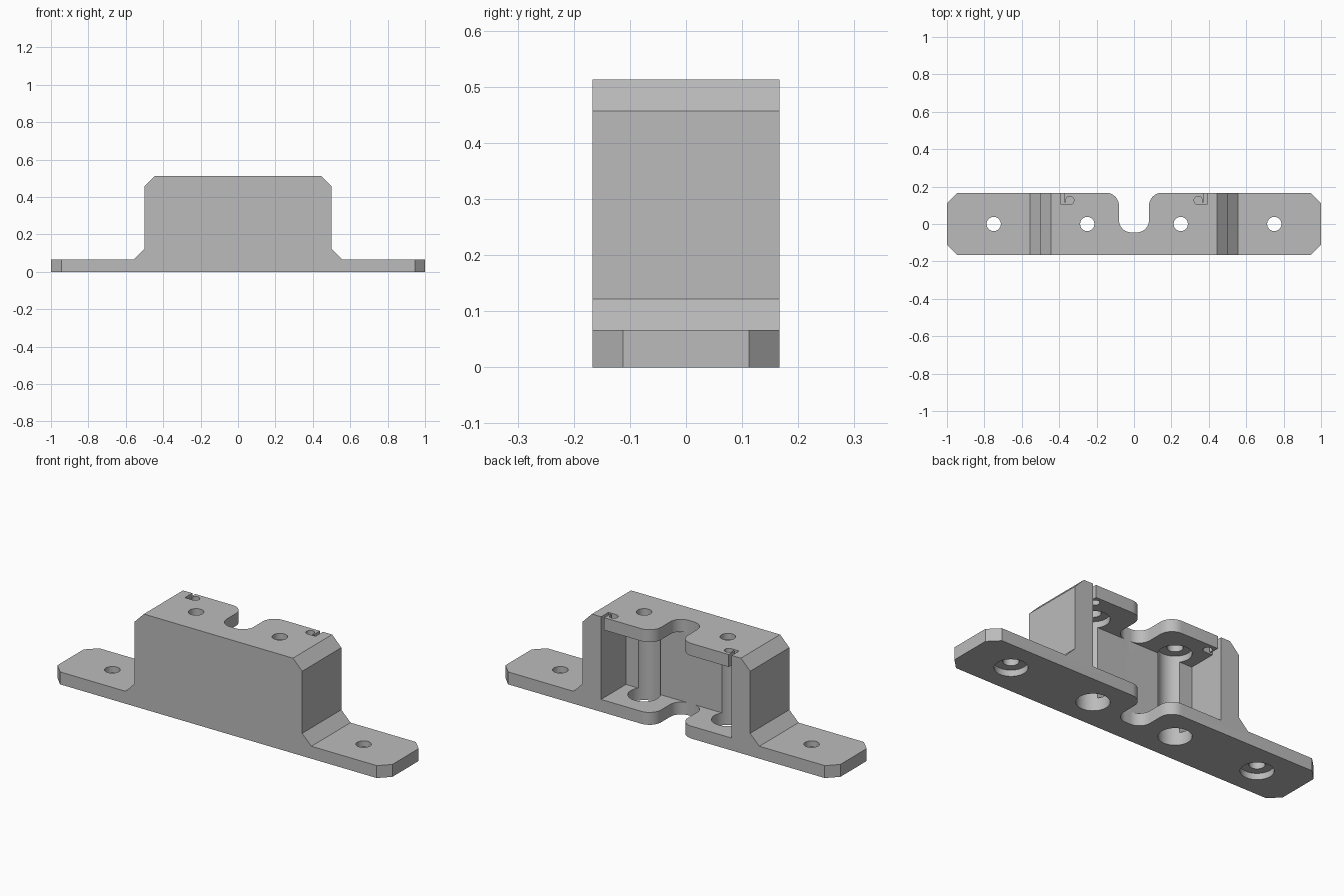
import bpy, bmesh
from math import sin, cos, radians
from mathutils import Vector

if "Cube" in bpy.data.objects:
    bpy.data.objects.remove(bpy.data.objects["Cube"], do_unlink=True)

DEPTH, PLATE, TOP = 0.167, 0.067, 0.513   # half depth, plate thickness, height

grey = bpy.data.materials.new("plain grey")
grey.use_nodes = True
colour = (0.5, 0.5, 0.5, 1)
grey.diffuse_color = colour
grey.node_tree.nodes["Principled BSDF"].inputs["Base Color"].default_value = colour


def prism(name, outline, lo, hi, upright=False):
    """Extrude a closed outline along z, or along y when upright."""
    bm = bmesh.new()
    place = (lambda a, b: (a, lo, b)) if upright else (lambda a, b: (a, b, lo))
    face = bm.faces.new([bm.verts.new(place(a, b)) for a, b in outline])
    move = Vector((0, hi - lo, 0)) if upright else Vector((0, 0, hi - lo))
    ext = bmesh.ops.extrude_face_region(bm, geom=[face])
    bmesh.ops.translate(bm, vec=move,
                        verts=[v for v in ext["geom"] if isinstance(v, bmesh.types.BMVert)])
    bmesh.ops.recalc_face_normals(bm, faces=bm.faces)
    mesh = bpy.data.meshes.new(name)
    bm.to_mesh(mesh)
    bm.free()
    mesh.materials.append(grey)
    obj = bpy.data.objects.new(name, mesh)
    bpy.context.collection.objects.link(obj)
    return obj


def arc(cx, cy, r, start, end, steps=12):
    angles = [radians(start + (end - start) * i / steps) for i in range(steps + 1)]
    return [(cx + r * cos(a), cy + r * sin(a)) for a in angles]


def circle(cx, cy, r):
    return arc(cx, cy, r, 0, 360, 48)[:-1]


def rect(x0, x1, y0, y1):
    return [(x0, y0), (x1, y0), (x1, y1), (x0, y1)]


def mirrored(half):
    """Close an outline by adding its reflection across x = 0."""
    return half + [(-x, y) for x, y in reversed(half)]


def combine(body, tool, operation="DIFFERENCE"):
    mod = body.modifiers.new("cut", "BOOLEAN")
    mod.operation, mod.solver, mod.object = operation, "EXACT", tool
    bpy.context.view_layer.objects.active = body
    bpy.ops.object.modifier_apply(modifier=mod.name)
    bpy.data.objects.remove(tool, do_unlink=True)


# Side profile with chamfered shoulders and feet
bracket = prism("mounting_bracket", mirrored([
    (1, 0), (1, PLATE), (0.555, PLATE), (0.5, 0.122), (0.5, 0.457), (0.445, TOP)]),
    -DEPTH, DEPTH, upright=True)

# Clipped plate corners
combine(bracket, prism("corner_clip", mirrored([
    (0.945, -DEPTH), (1, -0.112), (1, 0.112), (0.945, DEPTH)]), -0.1, 0.7), "INTERSECT")

# Cavity open to the rear
combine(bracket, prism("cavity_cutter", rect(-0.39, 0.39, -0.045, 0.3), PLATE, TOP - PLATE))

# Rounded cable notch through roof and base
notch = [(0.15, 0.3)] + arc(0.15, 0.097, 0.07, 90, 180) + arc(0.015, 0.02, 0.065, 0, -90)
combine(bracket, prism("notch_cutter", mirrored(notch), -0.1, 0.7))

for side in (-1, 1):
    # Screw holes with counterbores from below
    for x, seat in ((0.75, PLATE / 2), (0.25, TOP - PLATE / 2)):
        combine(bracket, prism("screw_hole", circle(side * x, 0, 0.038), -0.1, 0.7))
        combine(bracket, prism("counterbore", circle(side * x, 0, 0.08), -0.1, seat))
    # Hooked relief slot in the roof
    for outline in (rect(0.372, 0.39, 0.104, 0.3), rect(0.343, 0.38, 0.104, 0.116),
                    circle(0.343, 0.126, 0.022)):
        combine(bracket, prism("relief_slot", [(side * x, y) for x, y in outline], 0.4, 0.7))

# Smooth bores, sharp edges
bpy.ops.object.select_all(action="DESELECT")
bracket.select_set(True)
bpy.context.view_layer.objects.active = bracket
bpy.ops.object.shade_smooth_by_angle(angle=radians(30))
